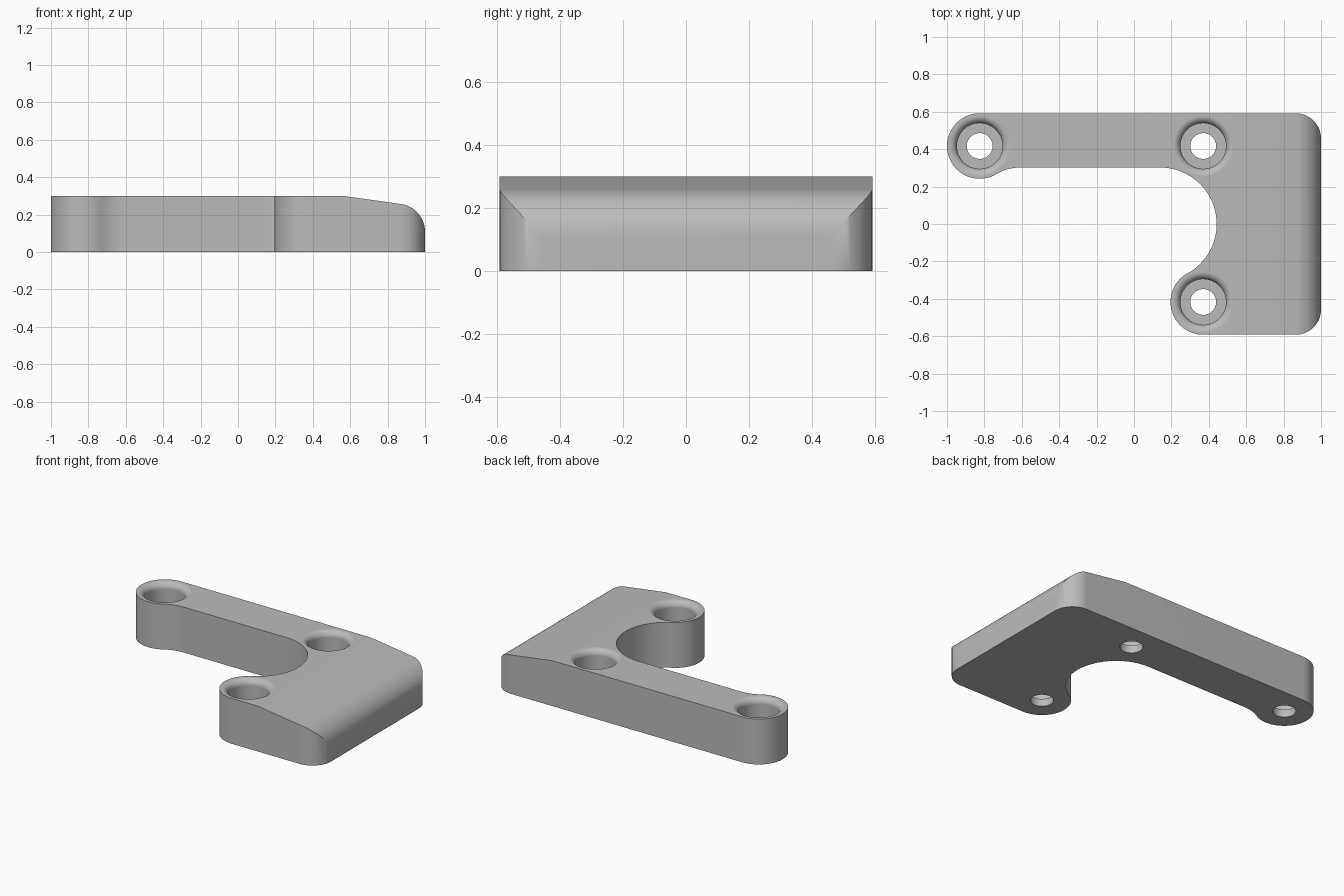
import bpy, bmesh
from math import cos, sin, radians, atan2, degrees, hypot
from mathutils import Vector, Matrix

cube = bpy.data.objects.get("Cube")
if cube:
    bpy.data.objects.remove(cube, do_unlink=True)

HEIGHT = 0.30
BOSS_R, BOSS_Y, BACK_X, FRONT_X = 0.175, 0.417, -0.825, 0.37
HALF_Y = BOSS_Y + BOSS_R
BAY_X, BAY_R = 0.14, 0.302      # round bay in the inner corner
CORNER_R = 0.135


def arc(cx, cy, r, a0, a1, steps=16):
    angles = [radians(a0 + (a1 - a0) * i / steps) for i in range(steps + 1)]
    return [(cx + r * cos(a), cy + r * sin(a)) for a in angles]


def new_object(name, bm):
    bmesh.ops.remove_doubles(bm, verts=bm.verts, dist=1e-5)
    bmesh.ops.recalc_face_normals(bm, faces=bm.faces)
    mesh = bpy.data.meshes.new(name)
    bm.to_mesh(mesh)
    bm.free()
    ob = bpy.data.objects.new(name, mesh)
    bpy.context.collection.objects.link(ob)
    return ob


def prism(name, points, move):
    """Extrude a closed outline of 3D points along a vector."""
    bm = bmesh.new()
    face = bm.faces.new([bm.verts.new(p) for p in points])
    ext = bmesh.ops.extrude_face_region(bm, geom=[face])["geom"]
    verts = [g for g in ext if isinstance(g, bmesh.types.BMVert)]
    bmesh.ops.translate(bm, verts=verts, vec=move)
    return new_object(name, bm)


def lathe(name, profile, x, y, steps=64):
    bm = bmesh.new()
    verts = [bm.verts.new((r, 0, z)) for r, z in profile]
    edges = [bm.edges.new(pair) for pair in zip(verts, verts[1:])]
    bmesh.ops.spin(bm, geom=verts + edges, axis=(0, 0, 1), cent=(0, 0, 0),
                   angle=radians(360), steps=steps)
    bmesh.ops.translate(bm, verts=bm.verts, vec=(x, y, 0))
    return new_object(name, bm)


def combine(target, tool, operation):
    mod = target.modifiers.new(operation, "BOOLEAN")
    mod.operation, mod.object, mod.solver = operation, tool, "EXACT"
    bpy.context.view_layer.objects.active = target
    bpy.ops.object.modifier_apply(modifier=mod.name)
    bpy.data.objects.remove(tool, do_unlink=True)


# Plan outline, counter-clockwise from the front right corner
neck_r = 0.24
neck_y = BAY_R - neck_r
neck_x = BACK_X + ((BOSS_R + neck_r) ** 2 - (BOSS_Y - neck_y) ** 2) ** 0.5
neck_a = degrees(atan2(neck_y - BOSS_Y, neck_x - BACK_X))
bay_a = degrees(atan2(-BOSS_Y, FRONT_X - BAY_X))
outline = (
    arc(1 - CORNER_R, CORNER_R - HALF_Y, CORNER_R, -90, 0)
    + arc(1 - CORNER_R, HALF_Y - CORNER_R, CORNER_R, 0, 90)
    + arc(BACK_X, BOSS_Y, BOSS_R, 90, 360 + neck_a, 32)
    + arc(neck_x, neck_y, neck_r, neck_a + 180, 90, 10)
    + arc(BAY_X, 0, BAY_R, 90, bay_a, 36)
    + arc(FRONT_X, -BOSS_Y, BOSS_R, bay_a + 180, 270, 32)
)
plate = prism("bracket_plate", [(x, y, 0) for x, y in outline], (0, 0, HEIGHT))

# Side profile: flat top, shallow slope, rounded right end
side = [(-1.2, -0.1), (1, -0.1)] + arc(0.85, 0.108, 0.15, 0, 82, 20)
side += [(0.56, HEIGHT), (0.56, 0.5), (-1.2, 0.5)]
# Keep the flat top untouched by trimming only the sloping end
trim = [(0.56, HEIGHT)] + arc(0.85, 0.108, 0.15, 82, 0, 20)
trim += [(1.2, 0.108), (1.2, 0.5), (0.56, 0.5)]
cutter = prism("end_trim", [(x, -1, z) for x, z in trim], (0, 2, 0))
combine(plate, cutter, "DIFFERENCE")

# Counterbored screw holes with rounded rims
BORE, HEAD, RIM, FLOOR = 0.069, 0.122, 0.04, 0.05
rim = arc(HEAD + RIM, HEIGHT - RIM, RIM, 180, 90, 8)
hole = [(0, -0.1), (BORE, -0.1), (BORE, FLOOR), (HEAD, FLOOR)] + rim
hole += [(HEAD + RIM, 0.4), (0, 0.4)]
for x, y in ((BACK_X, BOSS_Y), (FRONT_X, BOSS_Y), (FRONT_X, -BOSS_Y)):
    combine(plate, lathe("hole_cutter", hole, x, y), "DIFFERENCE")

# Single grey finish
grey = bpy.data.materials.new("plain_grey")
grey.use_nodes = True
colour = (0.5, 0.5, 0.5, 1)
grey.diffuse_color = colour
grey.node_tree.nodes["Principled BSDF"].inputs["Base Color"].default_value = colour
plate.data.materials.clear()
plate.data.materials.append(grey)

# Smooth curved walls, crisp edges
bpy.ops.object.select_all(action="DESELECT")
plate.select_set(True)
bpy.context.view_layer.objects.active = plate
bpy.ops.object.shade_smooth_by_angle(angle=radians(30))
weighted = plate.modifiers.new("weighted_normals", "WEIGHTED_NORMAL")
weighted.keep_sharp = True
